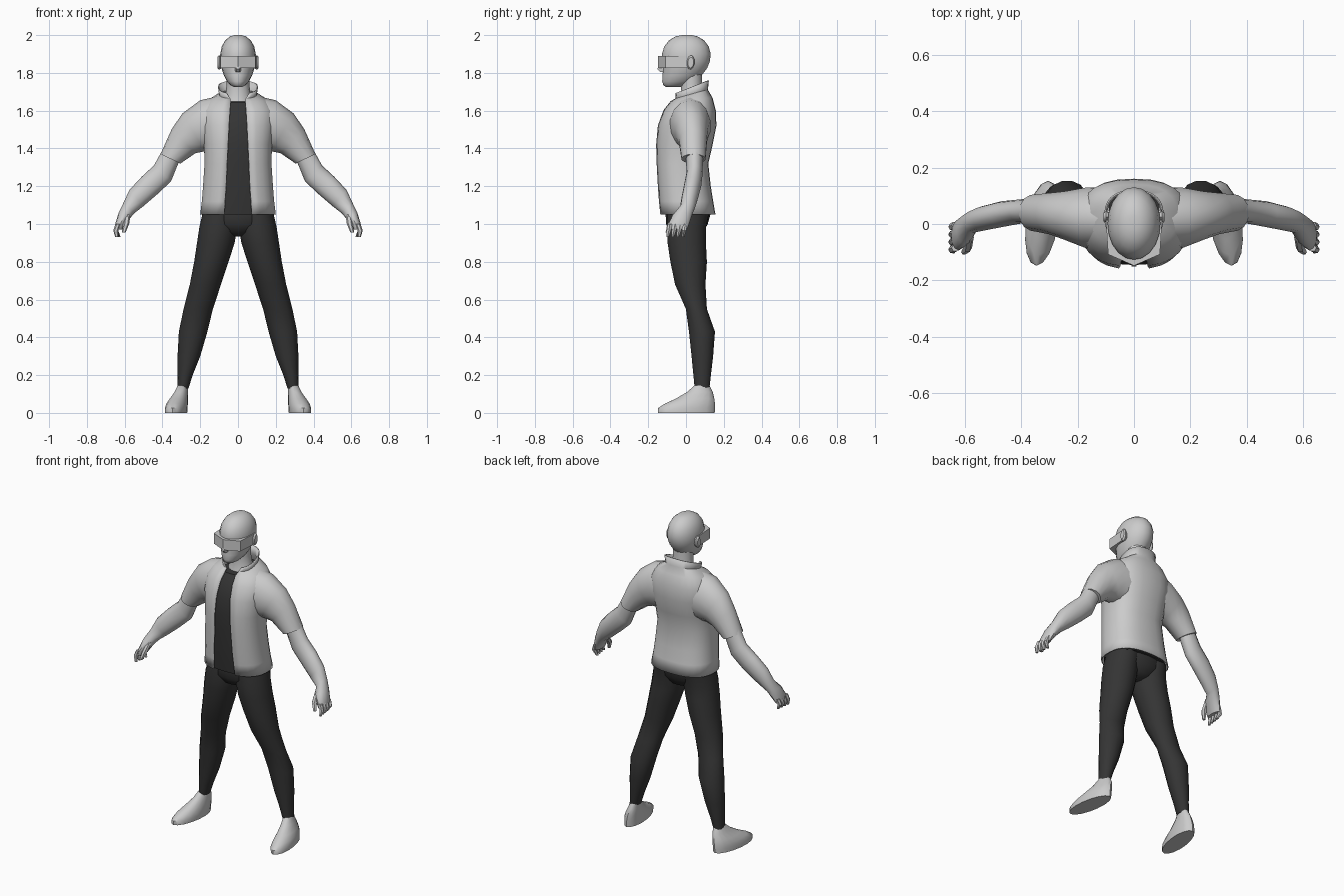
import bpy, bmesh, math
from mathutils import Vector as V


def material(name, g):
    m = bpy.data.materials.new(name)
    m.diffuse_color = (g, g, g, 1)
    return m


LIGHT = material("light grey", 0.6)
DARK = material("charcoal", 0.035)


def finish(name, bm, mat, mirror=False, angle=45, thick=0):
    bmesh.ops.recalc_face_normals(bm, faces=bm.faces)
    me = bpy.data.meshes.new(name)
    bm.to_mesh(me)
    bm.free()
    me.materials.append(mat)
    ob = bpy.data.objects.new(name, me)
    bpy.context.collection.objects.link(ob)
    bpy.ops.object.select_all(action='DESELECT')
    ob.select_set(True)
    bpy.context.view_layer.objects.active = ob
    bpy.ops.object.shade_smooth_by_angle(angle=math.radians(angle))
    if thick:
        s = ob.modifiers.new("thickness", 'SOLIDIFY')
        s.thickness = thick
        s.offset = -1
    if mirror:
        ob.modifiers.new("mirror", 'MIRROR').use_mirror_merge = False
    return ob


def skin(bm, rows, closed=True, caps=True):
    """Bridge rows of points into a tube or an open sheet."""
    vs = [[bm.verts.new(p) for p in r] for r in rows]
    n = len(rows[0])
    for a, b in zip(vs, vs[1:]):
        for i in range(n if closed else n - 1):
            j = (i + 1) % n
            bm.faces.new((a[i], a[j], b[j], b[i]))
    if caps:
        bm.faces.new(vs[0])
        bm.faces.new(vs[-1])


def ellipse(c, u, v, n):
    c, u, v = V(c), V(u), V(v)
    return [c + u * math.cos(2 * math.pi * i / n) + v * math.sin(2 * math.pi * i / n) for i in range(n)]


def loft(name, rings, mat, mirror=False, n=14):
    bm = bmesh.new()
    skin(bm, [ellipse(*r, n) for r in rings])
    return finish(name, bm, mat, mirror)


def level(rows, shear=0):
    """Horizontal rings from (z, x0, x1, y0, y1)."""
    return [(((a + b) / 2, (c + d) / 2, z), ((b - a) / 2, 0, 0),
             (shear * (d - c) / 2, (d - c) / 2, 0)) for z, a, b, c, d in rows]


def limb(rows):
    """Arm rings from two silhouette points (xa, za) (xb, zb), centre y and half depth."""
    return [(((a + c) / 2, y, (b + d) / 2), ((a - c) / 2, 0, (b - d) / 2), (0, r, 0))
            for a, b, c, d, y, r in rows]


# Torso and open shirt share one profile: z, half width, front y, back y, opening, slope
TORSO = [(1.05, .195, -.135, .15, .072, 0), (1.12, .186, -.142, .138, .068, 0),
         (1.2, .18, -.147, .125, .062, 0), (1.32, .172, -.153, .112, .057, 0),
         (1.42, .175, -.155, .135, .052, 0), (1.52, .19, -.145, .155, .047, 0),
         (1.6, .19, -.115, .152, .042, 0), (1.655, .15, -.08, .135, .038, .1),
         (1.685, .095, -.055, .11, .04, .3), (1.725, .1, -.06, .115, .058, .4)]


def torso_row(z, rx, yf, yb, w, slope, n, inset=0):
    p, cy, ry = .8, (yf + yb) / 2, (yb - yf) / 2 - inset
    rx -= inset
    a0 = math.asin((w / rx) ** (1 / p)) if w else 0
    row = []
    for i in range(n):
        t = a0 + (2 * math.pi - 2 * a0) * i / (n - 1 if w else n)
        s, c = math.sin(t), -math.cos(t)
        y = ry * math.copysign(abs(c) ** p, c)
        row.append((rx * math.copysign(abs(s) ** p, s), cy + y, z + slope * y))
    return row


bm = bmesh.new()
skin(bm, [torso_row(*r, 25) for r in TORSO], closed=False, caps=False)
finish("open_shirt", bm, LIGHT, thick=.006)

bm = bmesh.new()
skin(bm, [torso_row(*r[:4], 0, r[5], 24, .009) for r in TORSO[:8]])
finish("undershirt", bm, DARK)

# Sleeves
loft("sleeves", limb([(.09, 1.68, .05, 1.38, .02, .11), (.2, 1.655, .13, 1.38, .022, .11),
                      (.295, 1.585, .175, 1.385, .03, .088), (.352, 1.5, .225, 1.375, .037, .075),
                      (.41, 1.37, .305, 1.32, .04, .065)]), LIGHT, True)

# Arms and hands
loft("arms", limb([(.39, 1.41, .3, 1.36, .045, .045), (.445, 1.31, .355, 1.225, .045, .043),
                   (.51, 1.25, .43, 1.155, .035, .046), (.575, 1.18, .5, 1.095, .02, .044),
                   (.605, 1.115, .548, 1.058, .008, .04), (.632, 1.06, .568, 1.035, -.02, .052),
                   (.65, 1.0, .6, .99, -.04, .055), (.65, .975, .612, .97, -.045, .05)]), LIGHT, True, 12)


def digit(name, path, r):
    loft(name, [(p, (k * r, 0, 0), (0, k * r, 0)) for p, k in zip(path, (1, 1, .6))], LIGHT, True, 6)


for i in range(4):
    y = -.085 + .027 * i
    digit("finger", [(.635, y, 1.0), (.647, y - .006, .965), (.63 + .004 * (3 - i), y - .012, .932)], .0135)
digit("thumb", [(.585, -.045, 1.05), (.592, -.085, 1.0), (.605, -.1, .955)], .016)

# Trousers
loft("trouser_seat", level([(1.12, -.165, .165, -.1, .12), (1.06, -.183, .183, -.108, .132),
                            (1.0, -.18, .18, -.106, .115), (.955, -.1, .1, -.08, .09),
                            (.935, -.04, .04, -.04, .05)]), DARK, n=20)
loft("trouser_legs", level([(1.06, .01, .187, -.1, .125), (.98, .004, .205, -.105, .108),
                            (.9, .018, .217, -.1, .108), (.8, .05, .232, -.085, .113),
                            (.68, .09, .255, -.06, .105), (.55, .133, .288, -.002, .112),
                            (.43, .162, .313, .014, .155), (.3, .2, .32, .028, .145),
                            (.2, .24, .32, .038, .133), (.13, .262, .322, .045, .125)]), DARK, True)

# Shoes
loft("shoes", level([(0, .272, .384, -.148, .152), (.025, .27, .384, -.148, .153),
                     (.05, .268, .376, -.11, .153), (.075, .267, .36, -.055, .15),
                     (.11, .266, .335, .005, .142), (.145, .265, .32, .045, .124)], -.13), LIGHT, True, 16)

# Head, neck and facial parts
loft("head", level([(a, -b, b, c, d) for a, b, c, d in
                    [(2.0, .018, -.02, .03), (1.993, .042, -.055, .062), (1.972, .068, -.09, .096),
                     (1.94, .086, -.115, .12), (1.9, .094, -.127, .131), (1.86, .094, -.124, .126),
                     (1.825, .087, -.122, .112), (1.785, .074, -.124, .082),
                     (1.755, .058, -.126, .05), (1.735, .04, -.12, .01), (1.725, .022, -.105, -.03)]]),
     LIGHT, n=20)
loft("neck", level([(1.64, -.08, .08, -.04, .1), (1.69, -.066, .066, -.025, .09),
                    (1.74, -.06, .06, -.03, .085), (1.82, -.062, .062, -.03, .085)]), LIGHT)
loft("nose", level([(1.87, -.01, .01, -.135, -.1), (1.82, -.016, .016, -.155, -.1),
                    (1.805, -.014, .014, -.14, -.1)]), LIGHT, n=6)
loft("ears", [((x, .025, 1.855), (0, .02 * k, -.008 * k), (0, .006 * k, .038 * k))
              for x, k in ((.08, .7), (.1, 1), (.109, .75))], LIGHT, True, 10)

# Wrap-around visor, pointed in the middle
outline = [(0, -.148), (.092, -.108), (.1, .015), (-.1, .015), (-.092, -.108)]
bm = bmesh.new()
skin(bm, [[(x, y, z) for x, y in outline] for z in (1.825, 1.89)])
finish("visor", bm, LIGHT, angle=15)
